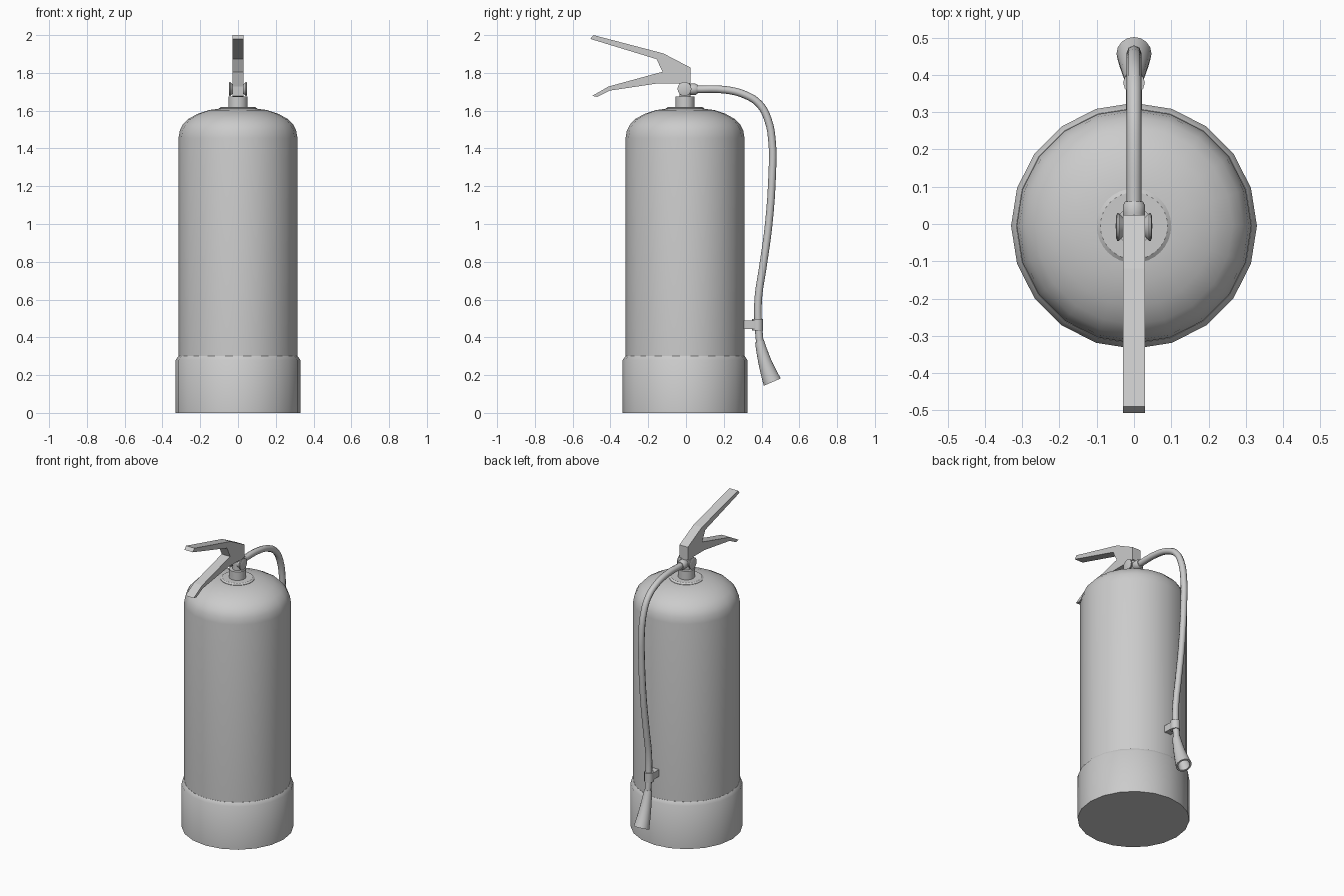
import bpy, bmesh, math
from mathutils import Vector

if "Cube" in bpy.data.objects:
    bpy.data.objects.remove(bpy.data.objects["Cube"])

CY = -0.005  # tank axis sits slightly in front of the origin


def finish(name, bm, angle=35):
    bmesh.ops.recalc_face_normals(bm, faces=bm.faces)
    me = bpy.data.meshes.new(name)
    bm.to_mesh(me)
    bm.free()
    ob = bpy.data.objects.new(name, me)
    bpy.context.collection.objects.link(ob)
    if angle:
        smooth(ob, angle)
    return ob


def smooth(ob, angle):
    bpy.ops.object.select_all(action='DESELECT')
    ob.select_set(True)
    bpy.context.view_layer.objects.active = ob
    bpy.ops.object.shade_smooth_by_angle(angle=math.radians(angle))


def lathe(name, profile, start, direction=(0, 0, 1), n=20):
    """Revolve (radius, height) pairs about an axis; both ends are capped."""
    rot = Vector((0, 0, 1)).rotation_difference(Vector(direction))
    bm = bmesh.new()
    rings = []
    for r, h in profile:
        ring = []
        for i in range(n):
            a = 2 * math.pi * i / n
            p = Vector((r * math.cos(a), r * math.sin(a), h))
            ring.append(bm.verts.new(rot @ p + Vector(start)))
        rings.append(ring)
    for lo, hi in zip(rings, rings[1:]):
        for i in range(n):
            j = (i + 1) % n
            bm.faces.new((lo[i], lo[j], hi[j], hi[i]))
    bm.faces.new(rings[0])
    bm.faces.new(rings[-1])
    return finish(name, bm)


def plate(name, outline, half):
    """Extrude a (y, z) outline symmetrically along x."""
    bm = bmesh.new()
    face = bm.faces.new([bm.verts.new((-half, y, z)) for y, z in outline])
    ext = bmesh.ops.extrude_face_region(bm, geom=[face])
    verts = [v for v in ext['geom'] if isinstance(v, bmesh.types.BMVert)]
    bmesh.ops.translate(bm, verts=verts, vec=(2 * half, 0, 0))
    return finish(name, bm, None)


# Tank and base skirt
lathe("tank", [(0.315, 0.25), (0.315, 1.455), (0.308, 1.495), (0.293, 1.525),
               (0.265, 1.555), (0.215, 1.583), (0.155, 1.603), (0.09, 1.612)],
      (0, CY, 0))
lathe("base_skirt", [(0.33, 0), (0.33, 0.28), (0.316, 0.30), (0.30, 0.30)], (0, CY, 0))

# Neck flange, collar and valve stem
lathe("neck_flange", [(0.10, 1.60), (0.10, 1.613), (0.09, 1.62)], (0, CY, 0), n=32)
lathe("neck_collar", [(0.05, 1.61), (0.05, 1.675)], (0, CY, 0))
lathe("valve_stem", [(0.03, 1.67), (0.03, 1.76)], (0, CY, 0), n=16)

# Pivot pin with flared heads
lathe("pivot_pin", [(0.03, -0.048), (0.037, -0.045), (0.037, -0.04), (0.026, -0.03),
                    (0.026, 0.03), (0.037, 0.04), (0.037, 0.045), (0.03, 0.048)],
      (0, CY - 0.003, 1.715), (1, 0, 0), 16)

# Carrying handle and squeeze lever
plate("handle_and_lever",
      [(-0.49, 2.0), (-0.12, 1.903), (0.024, 1.828), (0.024, 1.745), (-0.145, 1.745),
       (-0.405, 1.706), (-0.47, 1.673), (-0.497, 1.678), (-0.41, 1.728),
       (-0.124, 1.806), (-0.156, 1.873), (-0.507, 1.98)], 0.03)

# Hose and its fitting
lathe("hose_fitting", [(0.026, 0), (0.03, 0.03), (0.03, 0.05), (0.024, 0.06)],
      (0, 0.0, 1.713), (0, 1, 0), 12)
path = [(0.04, 1.713), (0.21, 1.71), (0.315, 1.683), (0.388, 1.635), (0.433, 1.555),
        (0.457, 1.42), (0.457, 1.28), (0.438, 1.0), (0.405, 0.76), (0.384, 0.62),
        (0.381, 0.50), (0.392, 0.36)]
cu = bpy.data.curves.new("hose", 'CURVE')
cu.dimensions = '3D'
cu.bevel_depth = 0.02
cu.bevel_resolution = 2
cu.resolution_u = 4
sp = cu.splines.new('BEZIER')
sp.bezier_points.add(len(path) - 1)
for bp, (y, z) in zip(sp.bezier_points, path):
    bp.co = (0, y, z)
    bp.handle_left_type = bp.handle_right_type = 'AUTO'
hose = bpy.data.objects.new("hose", cu)
bpy.context.collection.objects.link(hose)
bpy.ops.object.select_all(action='DESELECT')
hose.select_set(True)
bpy.context.view_layer.objects.active = hose
bpy.ops.object.convert(target='MESH')
smooth(bpy.context.view_layer.objects.active, 50)

# Nozzle with hollow mouth
a, b = Vector((0, 0.389, 0.38)), Vector((0, 0.457, 0.163))
ln = (b - a).length
nozzle = lathe("nozzle", [(0.024, 0), (0.028, 0.04), (0.035, 0.115), (0.042, 0.18),
                          (0.047, ln), (0.036, ln), (0.025, ln - 0.12)],
               a, b - a, 16)
# Bend the nozzle so its mouth squares up with the tilted end
for v in nozzle.data.vertices:
    t = (v.co - a).dot((b - a).normalized()) / ln
    v.co.y -= 0.024 * t * (1 - t)
    v.co.z += 0.12 * t * t * (v.co.y - (a.y + (b.y - a.y) * t))

# Hose clip: arm to the tank and band round the hose
plate("clip_arm", [(0.29, 0.445), (0.37, 0.445), (0.37, 0.49), (0.29, 0.49)], 0.022)
lathe("clip_band", [(0.029, 0.437), (0.029, 0.497)], (0, 0.379, 0), n=12)
